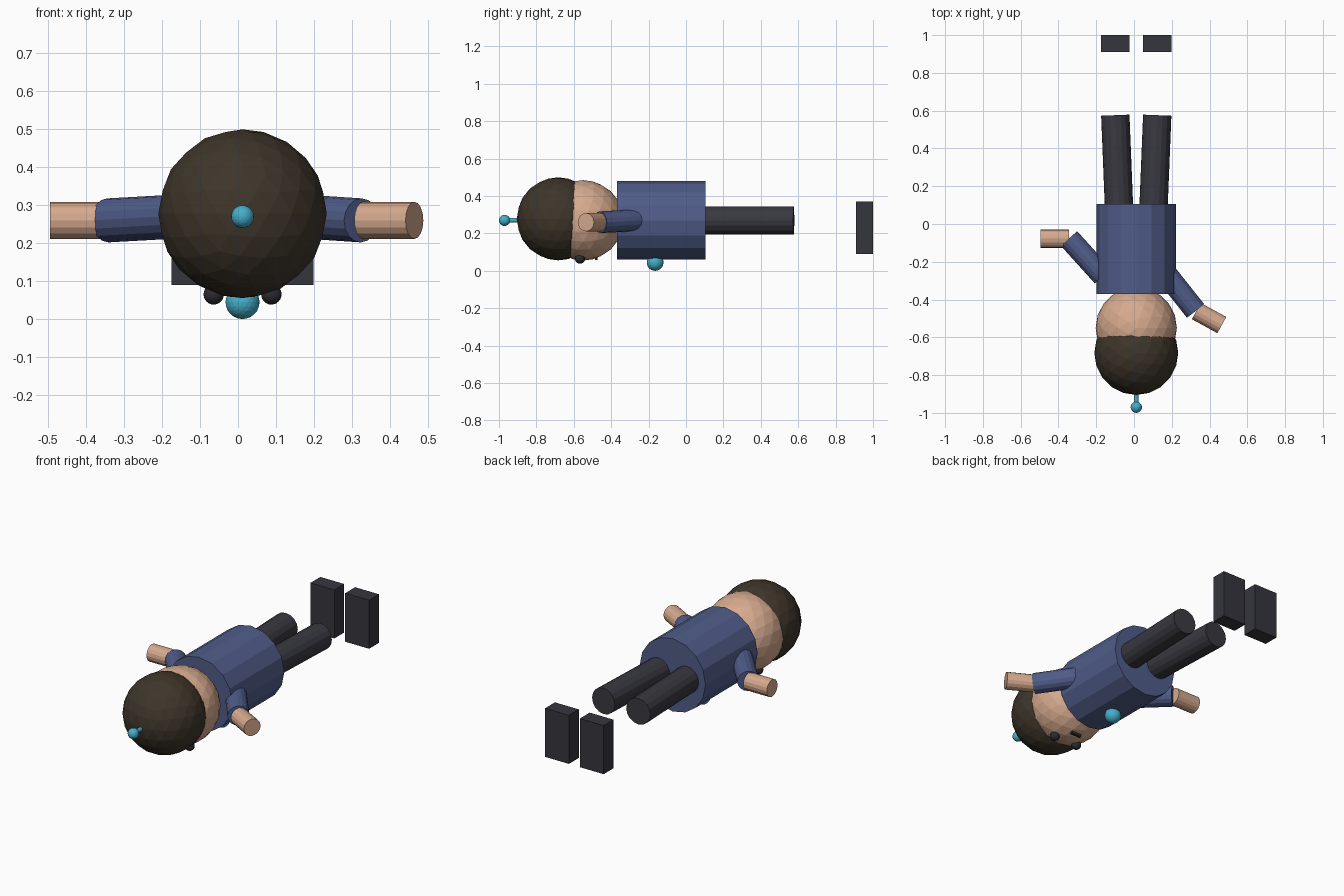
import bpy
from mathutils import Vector

cube = bpy.data.objects.get("Cube")
if cube:
    bpy.data.objects.remove(cube, do_unlink=True)


def material(name, rgb):
    m = bpy.data.materials.new(name)
    m.use_nodes = True
    m.diffuse_color = (*rgb, 1)
    m.node_tree.nodes["Principled BSDF"].inputs["Base Color"].default_value = (*rgb, 1)
    return m


skin = material("skin", (0.67, 0.40, 0.27))
hair_brown = material("hair brown", (0.048, 0.036, 0.023))
shirt_blue = material("shirt blue", (0.080, 0.108, 0.25))
trouser_grey = material("trouser grey", (0.040, 0.040, 0.052))
shoe_grey = material("shoe grey", (0.036, 0.036, 0.048))
face_dark = material("face dark", (0.025, 0.025, 0.03))
teal = material("teal", (0.06, 0.43, 0.60))

CX, CZ = 0.012, 0.27      # long axis of the lying figure


def finish(name, mat):
    ob = bpy.context.object
    ob.name = name
    ob.data.materials.append(mat)
    return ob


def ball(name, centre, radius, mat, detail=3):
    bpy.ops.mesh.primitive_ico_sphere_add(subdivisions=detail, radius=radius, location=centre)
    return finish(name, mat)


def rod(name, start, end, radius, mat, sides=16):
    a, b = Vector(start), Vector(end)
    bpy.ops.mesh.primitive_cylinder_add(vertices=sides, radius=radius, depth=(b - a).length,
                                        location=(a + b) / 2)
    ob = finish(name, mat)
    ob.rotation_euler = (b - a).to_track_quat("Z", "Y").to_euler()
    return ob


def box(name, centre, size, mat):
    bpy.ops.mesh.primitive_cube_add(size=1, location=centre)
    ob = finish(name, mat)
    ob.scale = size
    return ob


# Torso and chest button
rod("torso", (CX, -0.37, CZ), (CX, 0.105, CZ), 0.21, shirt_blue)
ball("chest_button", (CX, -0.165, 0.045), 0.045, teal)

# Head, hair and antenna
ball("head", (CX, -0.55, CZ), 0.215, skin)
ball("hair", (CX, -0.683, 0.278), 0.222, hair_brown)
rod("antenna_stalk", (CX, -0.96, CZ), (CX, -0.88, CZ), 0.012, teal, 12)
ball("antenna_ball", (CX, -0.97, CZ), 0.03, teal)

# Mouth on the underside of the face
box("mouth", (CX, -0.48, 0.068), (0.065, 0.015, 0.02), face_dark)

# Eyes, legs and separate shoes on both sides
for side, s in (("left", 1), ("right", -1)):
    ball(side + "_eye", (CX + s * 0.076, -0.567, 0.065), 0.027, face_dark)
    rod(side + "_leg", (CX + s * 0.091, 0.08, CZ), (CX + s * 0.111, 0.576, CZ), 0.075, trouser_grey)
    box(side + "_shoe", (CX + s * 0.111, 0.955, 0.23), (0.152, 0.09, 0.28), shoe_grey)

# Arms: the left reaches past the head, the right bends out sideways
rod("left_upper_arm", (0.175, -0.27, CZ), (0.325, -0.459, 0.26), 0.058, shirt_blue)
rod("left_forearm", (0.33, -0.461, 0.26), (0.465, -0.535, 0.26), 0.049, skin)
rod("right_upper_arm", (-0.165, -0.275, CZ), (-0.343, -0.078, 0.26), 0.058, shirt_blue)
rod("right_forearm", (-0.345, -0.078, 0.26), (-0.495, -0.078, 0.26), 0.049, skin)
